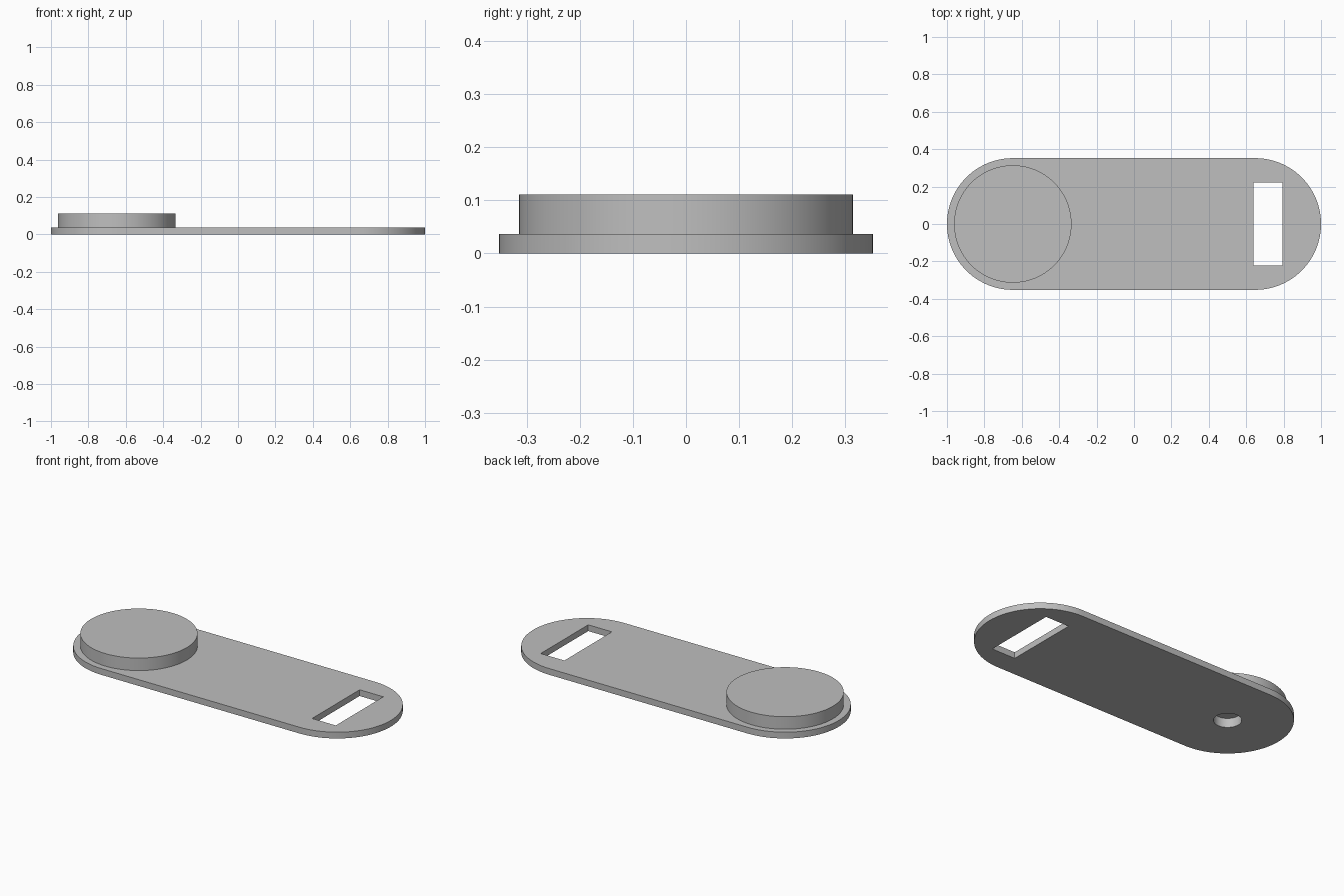
import bpy, bmesh
from math import pi, sin, cos, radians

if "Cube" in bpy.data.objects:
    bpy.data.objects.remove(bpy.data.objects["Cube"])

HALF_W = 0.352
END_X = 1 - HALF_W
PLATE_H = 0.037
DISC_TOP = 0.111
HOLE_DEPTH = 0.055

grey = bpy.data.materials.new("plain_grey")
grey.use_nodes = True
colour = (0.52, 0.52, 0.52, 1)
grey.diffuse_color = colour
grey.node_tree.nodes["Principled BSDF"].inputs["Base Color"].default_value = colour


def arc(cx, r, start, end, steps):
    """Points along an arc centred on (cx, 0)."""
    angles = [start + (end - start) * i / steps for i in range(steps + 1)]
    return [(cx + r * cos(a), r * sin(a)) for a in angles]


def circle(cx, r, steps=96):
    return arc(cx, r, 0, 2 * pi, steps)[:-1]


def prism(name, outline, z0, z1):
    """Extrude a flat outline from z0 up to z1."""
    bm = bmesh.new()
    base = bm.faces.new([bm.verts.new((x, y, z0)) for x, y in outline])
    top = bmesh.ops.extrude_face_region(bm, geom=[base])["geom"]
    for v in top:
        if isinstance(v, bmesh.types.BMVert):
            v.co.z = z1
    bmesh.ops.recalc_face_normals(bm, faces=bm.faces[:])
    mesh = bpy.data.meshes.new(name)
    bm.to_mesh(mesh)
    bm.free()
    mesh.materials.append(grey)
    obj = bpy.data.objects.new(name, mesh)
    bpy.context.collection.objects.link(obj)
    return obj


def activate(obj):
    bpy.ops.object.select_all(action='DESELECT')
    obj.select_set(True)
    bpy.context.view_layer.objects.active = obj


def cut(obj, cutter):
    activate(obj)
    mod = obj.modifiers.new("cut", 'BOOLEAN')
    mod.operation = 'DIFFERENCE'
    mod.solver = 'EXACT'
    mod.object = cutter
    bpy.ops.object.modifier_apply(modifier=mod.name)


# Flat plate with two rounded ends
outline = arc(END_X, HALF_W, -pi / 2, pi / 2, 48) + arc(-END_X, HALF_W, pi / 2, 3 * pi / 2, 48)
plate = prism("base_plate", outline, 0, PLATE_H)

# Raised round pad on one end
disc = prism("raised_disc", circle(-END_X, 0.314), PLATE_H, DISC_TOP)

# Rectangular slot and blind round hole from below
slot = prism("slot_cutter", [(0.64, -0.222), (0.795, -0.222), (0.795, 0.222), (0.64, 0.222)], -0.1, 0.1)
hole = prism("hole_cutter", circle(-END_X, 0.075, 48), -0.1, HOLE_DEPTH)
cut(plate, slot)
cut(plate, hole)
cut(disc, hole)
for helper in (slot, hole):
    helper.hide_render = True
    bpy.data.objects.remove(helper)

# Smooth curved walls with crisp rims
for obj in (plate, disc):
    activate(obj)
    bpy.ops.object.shade_smooth_by_angle(angle=radians(30))
